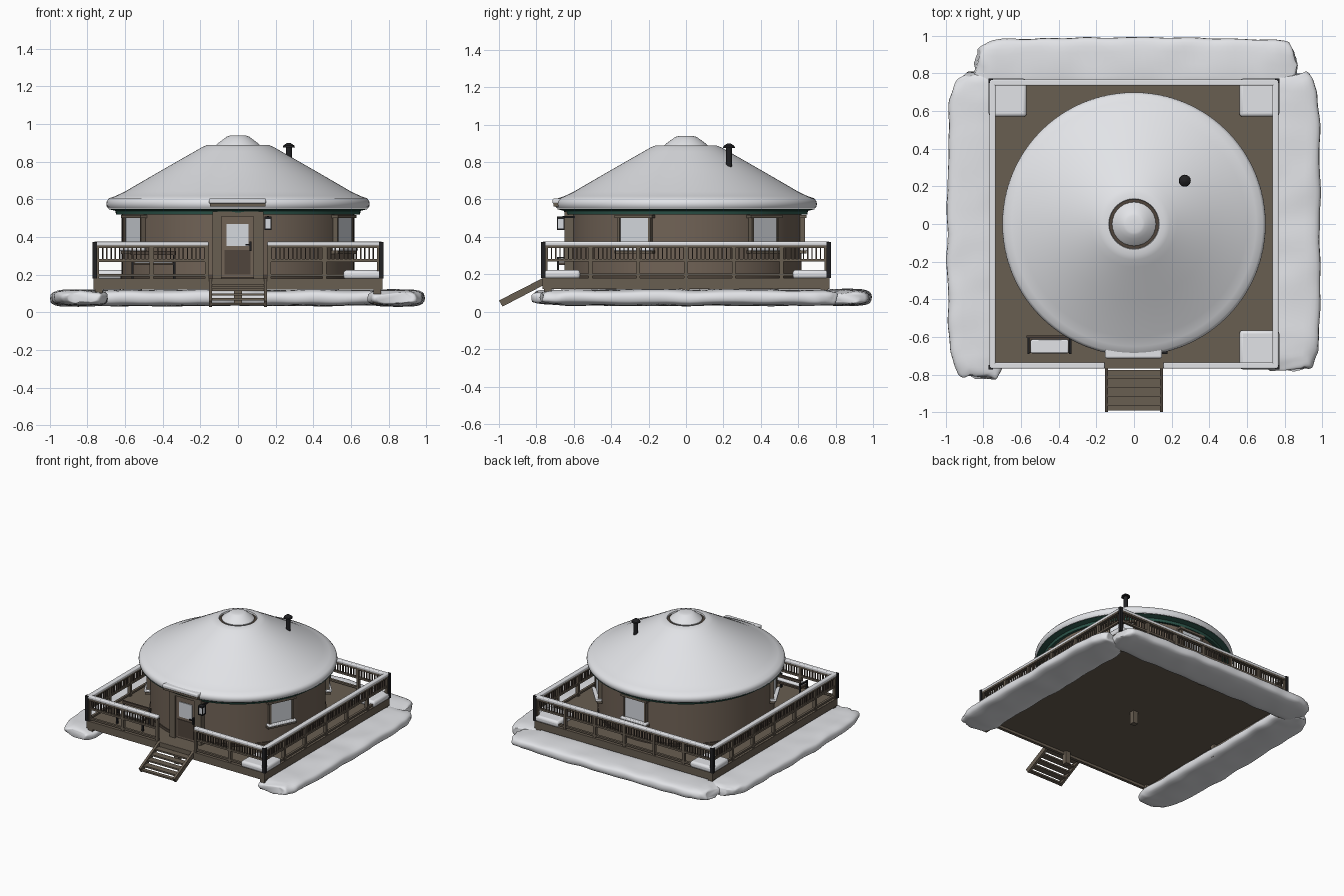
import bpy, bmesh, math
from mathutils import Vector, Matrix, noise


def material(name, rgb):
    m = bpy.data.materials.new(name)
    m.diffuse_color = (*rgb, 1)
    return m


SNOW = material("snow", (0.80, 0.81, 0.84))
WALL = material("wall_canvas", (0.165, 0.125, 0.094))
WOOD = material("deck_wood", (0.14, 0.112, 0.083))
DARK = material("dark_wood", (0.08, 0.06, 0.045))
GREEN = material("eave_green", (0.025, 0.09, 0.068))
BLACK = material("black_metal", (0.015, 0.015, 0.017))
GLASS = material("window_glass", (0.66, 0.69, 0.73))


def finish(name, bm, mat, smooth=None, bevel=0):
    bmesh.ops.recalc_face_normals(bm, faces=bm.faces)
    me = bpy.data.meshes.new(name)
    bm.to_mesh(me)
    bm.free()
    me.materials.append(mat)
    ob = bpy.data.objects.new(name, me)
    bpy.context.collection.objects.link(ob)
    if bevel:
        mod = ob.modifiers.new("round", 'BEVEL')
        mod.width, mod.segments = bevel, 3
    if smooth:
        bpy.ops.object.select_all(action='DESELECT')
        ob.select_set(True)
        bpy.context.view_layer.objects.active = ob
        bpy.ops.object.shade_smooth_by_angle(angle=math.radians(smooth))
    return ob


def boxes(name, mat, items, smooth=None, bevel=0, xf=None):
    """Each item is (x0, x1, y0, y1, z0, z1)."""
    bm = bmesh.new()
    for x0, x1, y0, y1, z0, z1 in items:
        m = Matrix.Translation(((x0 + x1) / 2, (y0 + y1) / 2, (z0 + z1) / 2))
        m = m @ Matrix.Diagonal((x1 - x0, y1 - y0, z1 - z0, 1))
        bmesh.ops.create_cube(bm, size=1, matrix=(xf or Matrix()) @ m)
    return finish(name, bm, mat, smooth, bevel)


def lathe(name, mat, profile, steps=96, centre=(0, 0), smooth=40):
    bm = bmesh.new()
    vs = [bm.verts.new((r, 0, z)) for r, z in profile]
    es = [bm.edges.new(p) for p in zip(vs, vs[1:])]
    bmesh.ops.spin(bm, geom=vs + es, cent=(0, 0, 0), axis=(0, 0, 1),
                   angle=math.tau, steps=steps)
    bmesh.ops.remove_doubles(bm, verts=bm.verts, dist=1e-4)
    bmesh.ops.translate(bm, verts=bm.verts, vec=(*centre, 0))
    return finish(name, bm, mat, smooth)


# Round wall, green eave, snow roof and crown
lathe("round_wall", WALL, [(0.618, 0.18), (0.618, 0.54)])
lathe("base_skirt", DARK, [(0.618, 0.18), (0.624, 0.18), (0.624, 0.2), (0.618, 0.2)])
lathe("eave_valance", GREEN, [(0.612, 0.53), (0.638, 0.519), (0.648, 0.519), (0.652, 0.539),
                              (0.692, 0.549)])
lathe("snow_roof", SNOW, [(0.69, 0.552), (0.698, 0.563), (0.7, 0.578),
      (0.697, 0.592), (0.685, 0.606), (0.65, 0.618), (0.6, 0.642), (0.4, 0.758),
      (0.23, 0.855), (0.19, 0.878), (0.165, 0.888), (0.134, 0.89), (0.131, 0.878)])
lathe("crown_ring", DARK, [(0.134, 0.88), (0.1, 0.88)])
lathe("crown_dome", SNOW, [(0.112, 0.878), (0.116, 0.888), (0.108, 0.897), (0.08, 0.918),
      (0.058, 0.934), (0.045, 0.938), (0.02, 0.94), (0, 0.94)])

# Stove pipe with cap
lathe("stove_pipe", BLACK, [(0, 0.74), (0.016, 0.74), (0.016, 0.875), (0.032, 0.875),
      (0.03, 0.885), (0.012, 0.898), (0, 0.9)], 16, (0.27, 0.23))

# Deck boards, fascia and footings
boxes("deck", WOOD, [(-0.765, 0.765, -0.765, 0.765, 0.142, 0.18)])
boxes("fascia", WOOD, [(s * 0.756 - 0.011, s * 0.756 + 0.011, -0.767, 0.767, 0.122, 0.179)
                       for s in (-1, 1)]
      + [(-0.745, 0.745, s * 0.756 - 0.011, s * 0.756 + 0.011, 0.122, 0.179) for s in (-1, 1)])
boxes("footing", WOOD, [(x - 0.02, x + 0.02, y - 0.02, y + 0.02, 0.045, 0.15)
                        for x in (-0.74, 0, 0.74) for y in (-0.74, 0, 0.74)])

# Railing sides: start, end, section count and a turn for each run
E = 0.765
runs = [(-E, -0.155, 2, 0), (0.155, E, 2, 0), (-E, E, 6, 90), (-E, E, 6, 180), (-E, E, 6, 270)]
for a, b, n, deg in runs:
    xf = Matrix.Rotation(math.radians(deg), 4, 'Z')
    y = -0.752
    step = (b - a) / n
    parts = [(a, b, y - 0.015, y + 0.015, 0.341, 0.355),
             (a, b, y - 0.009, y + 0.009, 0.268, 0.282),
             (a, b, y - 0.009, y + 0.009, 0.19, 0.204)]
    for i in range(n + 1):
        c = min(max(a + i * step, a + 0.01), b - 0.01)
        parts.append((c - 0.01, c + 0.01, y - 0.012, y + 0.012, 0.18, 0.35))
    boxes("railing", WOOD, parts, xf=xf)
    k = round((b - a) / 0.023)
    boxes("balusters", DARK, [(a + (b - a) * i / k - 0.0035, a + (b - a) * i / k + 0.0035,
                               y - 0.005, y + 0.005, 0.275, 0.345) for i in range(1, k)], xf=xf)
    boxes("railing_snow", SNOW, [(a, b, y - 0.017, y + 0.017, 0.352, 0.375)], 50, 0.007, xf)
boxes("corner_posts", BLACK, [(sx * 0.762 - 0.012, sx * 0.762 + 0.012, sy * 0.762 - 0.012,
      sy * 0.762 + 0.012, 0.18, 0.374) for sx in (-1, 1) for sy in (-1, 1)])

# Front steps: sloped stringers and open treads
bm = bmesh.new()
for x in (-0.155, 0.137):
    side = [bm.verts.new((x, y, z)) for y, z in
            [(-0.765, 0.18), (-0.765, 0.14), (-0.98, 0.028), (-1.0, 0.06)]]
    f = bm.faces.new(side)
    ext = bmesh.ops.extrude_face_region(bm, geom=[f], use_keep_orig=True)
    bmesh.ops.translate(bm, vec=(0.018, 0, 0),
                        verts=[v for v in ext["geom"] if isinstance(v, bmesh.types.BMVert)])
finish("step_stringers", bm, WOOD)
boxes("step_treads", WOOD, [(-0.14, 0.14, -0.825 - i * 0.047, -0.775 - i * 0.047,
                             0.138 - i * 0.025, 0.15 - i * 0.025) for i in range(4)]
      + [(-0.14, 0.14, -0.99, -0.96, 0.038, 0.05)])

# Door, its frame, canopy and wall lamp
boxes("door_frame", WOOD, [(-0.135, -0.088, -0.65, -0.55, 0.18, 0.525),
                           (0.083, 0.135, -0.65, -0.55, 0.18, 0.525),
                           (-0.135, 0.135, -0.65, -0.55, 0.51, 0.535)])
boxes("door_leaf", WALL, [(-0.088, 0.083, -0.635, -0.6, 0.185, 0.515)])
boxes("door_panel", DARK, [(-0.072, 0.066, -0.64, -0.63, 0.2, 0.33)])
boxes("door_window", GLASS, [(-0.06, 0.055, -0.641, -0.632, 0.352, 0.468)])
boxes("door_handle", BLACK, [(0.06, 0.072, -0.652, -0.632, 0.325, 0.375),
                             (0.04, 0.07, -0.657, -0.648, 0.355, 0.363)])
boxes("door_canopy", WOOD, [(-0.148, 0.147, -0.708, -0.55, 0.562, 0.58)])
boxes("canopy_snow", SNOW, [(-0.155, 0.15, -0.714, -0.55, 0.577, 0.606)], 50, 0.01)
boxes("lamp_frame", BLACK, [(0.14, 0.178, -0.69, -0.65, 0.495, 0.508),
                            (0.14, 0.178, -0.69, -0.65, 0.437, 0.445),
                            (0.154, 0.164, -0.66, -0.59, 0.5, 0.512)]
      + [(x, x + 0.005, y, y + 0.005, 0.44, 0.5) for x in (0.14, 0.173) for y in (-0.69, -0.655)])
boxes("lamp_glass", GLASS, [(0.145, 0.173, -0.685, -0.655, 0.445, 0.495)])

# Windows around the wall (built along +x, then turned)
for deg in (-26, 42, 90, 208):
    xf = Matrix.Rotation(math.radians(deg), 4, 'Z')
    boxes("window_frame", WOOD, [(0.58, 0.636, -0.098, -0.084, 0.32, 0.505),
                                 (0.58, 0.636, 0.084, 0.098, 0.32, 0.505),
                                 (0.58, 0.645, -0.112, 0.112, 0.5, 0.517),
                                 (0.58, 0.645, -0.112, 0.112, 0.31, 0.327)], xf=xf)
    boxes("window_pane", GLASS, [(0.6, 0.629, -0.084, 0.084, 0.325, 0.5)], xf=xf)
    boxes("sill_snow", SNOW, [(0.61, 0.656, -0.112, 0.112, 0.325, 0.343)], 50, 0.006, xf)

# Bench with snow on the seat
boxes("bench", DARK, [(-0.56, -0.34, -0.685, -0.6, 0.25, 0.262),
                      (-0.57, -0.33, -0.606, -0.592, 0.305, 0.325)])
boxes("bench_legs", BLACK, [(x, x + 0.012, y, y + 0.012, 0.18, z) for x in (-0.567, -0.345)
                            for y, z in ((-0.69, 0.29), (-0.606, 0.325))]
      + [(x, x + 0.012, -0.69, -0.595, 0.285, 0.293) for x in (-0.567, -0.345)])
boxes("bench_snow", SNOW, [(-0.55, -0.347, -0.687, -0.615, 0.26, 0.28)], 50, 0.008)

# Snow patches in three deck corners, spilling under the railing
boxes("corner_snow", SNOW, [(-0.772, -0.57, 0.57, 0.772, 0.175, 0.224),
                            (0.56, 0.772, 0.57, 0.772, 0.175, 0.224),
                            (0.56, 0.772, -0.772, -0.565, 0.175, 0.224)], 50, 0.018)


# Lumpy snow banks swept along x, then turned to their side
def snow_bank(name, lo, hi, y, half, deg, seed):
    bm = bmesh.new()
    rings, n, m = [], 60, 24
    for i in range(n + 1):
        t = -math.cos(math.pi * i / n)
        size = 0.5 + 0.5 * (1 - abs(t) ** 10) ** 0.5
        ring = []
        for j in range(m):
            a = math.tau * j / m
            c, s = math.cos(a), math.sin(a)
            x = (lo + hi) / 2 + t * (hi - lo) / 2
            p = Vector((x, y + half * size * math.copysign(abs(c) ** 0.6, c) + 0.012 * t ** 4,
                        0.076 + 0.043 * size * math.copysign(abs(s) ** 0.6, s)))
            end = abs(t) ** 8
            w = noise.noise_vector(p * 7 + Vector((seed, 0, 0)))
            v = noise.noise_vector(p * 17 + Vector((0, seed, 0))) * end
            ring.append(bm.verts.new(p + Vector((w.x * 0.03 * end + v.x * 0.025,
                                                 w.y * (0.01 + 0.03 * end) + v.y * 0.02,
                                                 w.z * 0.007 + v.z * 0.01))))
        rings.append(ring)
    for r, q in zip(rings, rings[1:]):
        for j in range(m):
            bm.faces.new((r[j], r[(j + 1) % m], q[(j + 1) % m], q[j]))
    bm.faces.new(rings[0])
    bm.faces.new(rings[-1])
    bm.transform(Matrix.Rotation(math.radians(deg), 4, 'Z'))
    finish(name, bm, SNOW, 60)


snow_bank("right_snow_bank", -0.77, 0.81, -0.845, 0.146, 90, 3)
snow_bank("left_snow_bank", -0.79, 0.81, -0.845, 0.146, 270, 11)
snow_bank("back_snow_bank", -0.85, 0.84, -0.853, 0.138, 180, 23)
